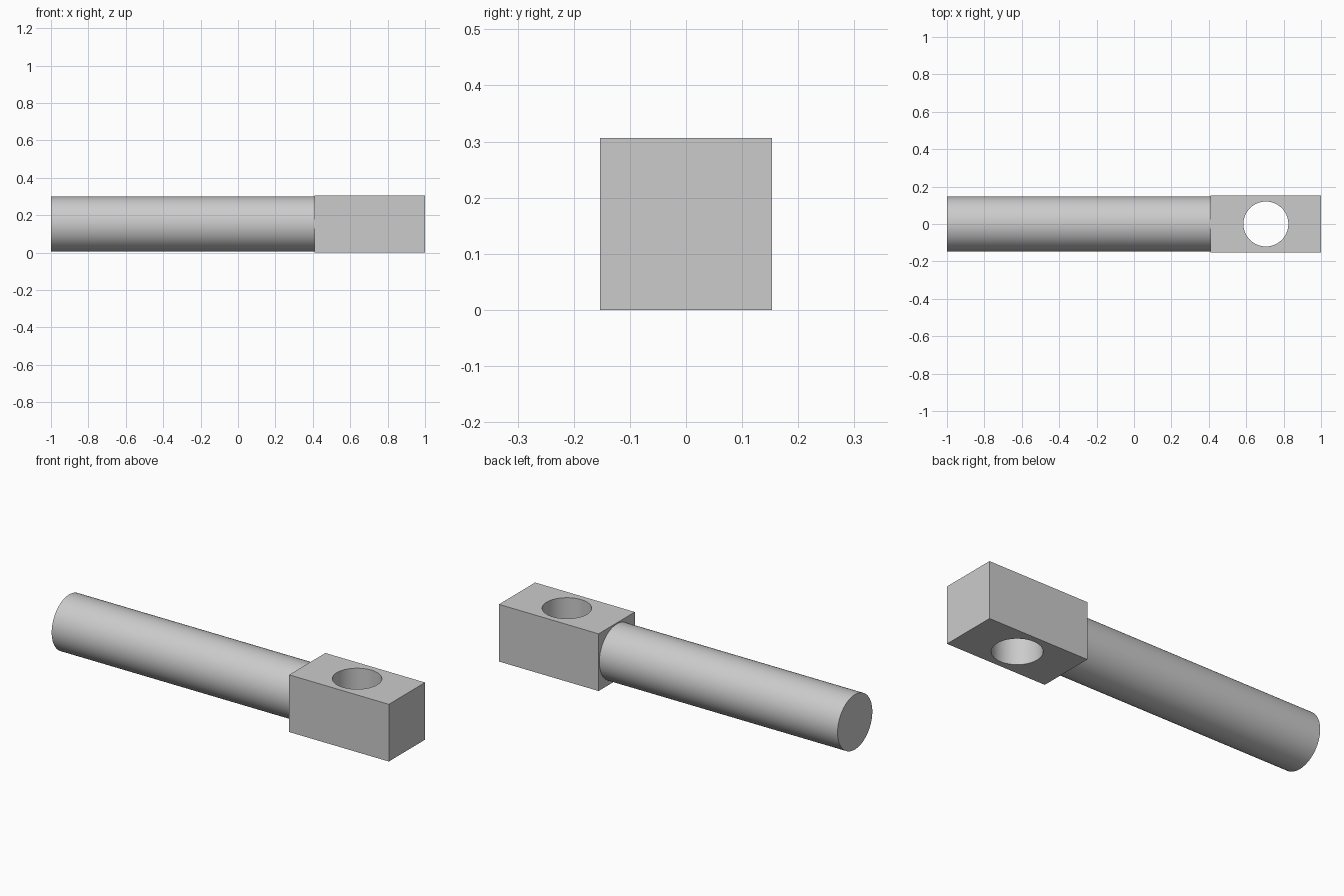
import bpy
import math

cube = bpy.data.objects.get("Cube")
if cube:
    bpy.data.objects.remove(cube, do_unlink=True)

SIDE = 0.306          # square section of the block
MID = SIDE / 2        # height of the rod's axis
JOIN = 0.41           # where rod meets block
HOLE_X = (JOIN + 1) / 2

grey = bpy.data.materials.new("plain grey")
grey.use_nodes = True
colour = (0.6, 0.6, 0.6, 1)
grey.diffuse_color = colour
grey.node_tree.nodes["Principled BSDF"].inputs["Base Color"].default_value = colour


def cylinder(name, radius, depth, location, rotation=(0, 0, 0)):
    bpy.ops.mesh.primitive_cylinder_add(vertices=96, radius=radius, depth=depth,
                                        location=location, rotation=rotation)
    obj = bpy.context.object
    obj.name = name
    obj.data.materials.append(grey)
    return obj


def smooth(obj):
    bpy.ops.object.select_all(action='DESELECT')
    obj.select_set(True)
    bpy.context.view_layer.objects.active = obj
    bpy.ops.object.shade_smooth_by_angle(angle=math.radians(30))


# Round rod, ending flush against the block
rod = cylinder("rod", 0.147, JOIN + 1, ((JOIN - 1) / 2, 0, MID), (0, math.pi / 2, 0))
smooth(rod)

# Square end block
bpy.ops.mesh.primitive_cube_add(size=1, location=(HOLE_X, 0, MID))
block = bpy.context.object
block.name = "end_block"
block.scale = (1 - JOIN, SIDE, SIDE)
bpy.ops.object.transform_apply(location=False, rotation=False, scale=True)
block.data.materials.append(grey)

# Vertical through hole
cutter = cylinder("hole_cutter", 0.12, 2 * SIDE, (HOLE_X, 0, MID))
cutter.hide_render = True
cut = block.modifiers.new("through_hole", 'BOOLEAN')
cut.operation = 'DIFFERENCE'
cut.solver = 'EXACT'
cut.object = cutter
bpy.context.view_layer.objects.active = block
bpy.ops.object.modifier_apply(modifier=cut.name)
bpy.data.objects.remove(cutter, do_unlink=True)
smooth(block)
